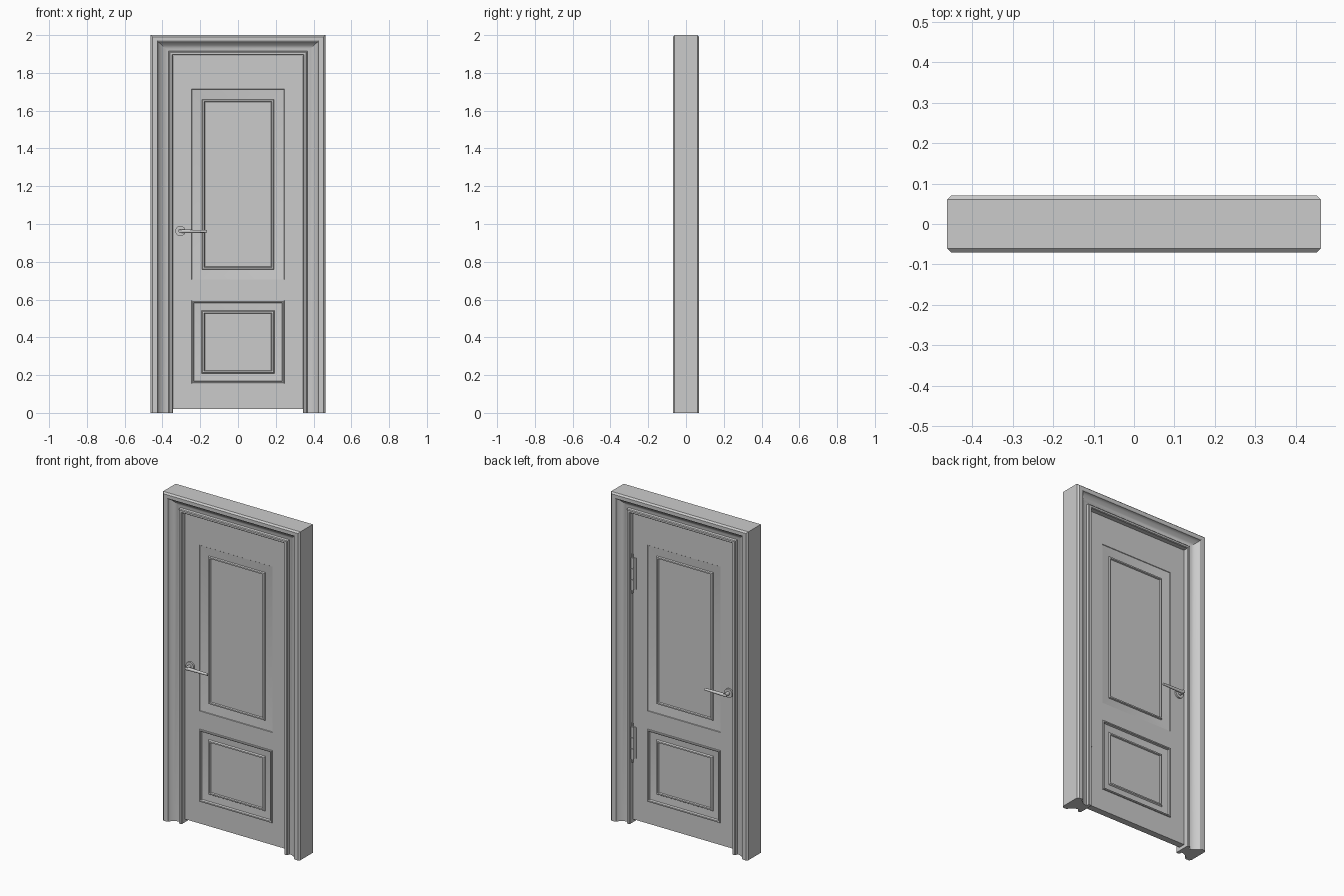
import bpy, bmesh
from math import pi
from mathutils import Matrix

if "Cube" in bpy.data.objects:
    bpy.data.objects.remove(bpy.data.objects["Cube"])


def finish(bm, name, mirror_y=False, smooth=True):
    bmesh.ops.recalc_face_normals(bm, faces=bm.faces)
    mesh = bpy.data.meshes.new(name)
    bm.to_mesh(mesh)
    bm.free()
    ob = bpy.data.objects.new(name, mesh)
    bpy.context.collection.objects.link(ob)
    if mirror_y:
        mod = ob.modifiers.new("mirror", 'MIRROR')
        mod.use_axis = (False, True, False)
    if smooth:
        bpy.ops.object.select_all(action='DESELECT')
        ob.select_set(True)
        bpy.context.view_layer.objects.active = ob
        bpy.ops.object.shade_smooth_by_angle(angle=0.5)
    return ob


def cylinder(bm, radius, length, loc, axis='Z', top=None, segments=24):
    rot = {'X': Matrix.Rotation(pi / 2, 4, 'Y'),
           'Y': Matrix.Rotation(pi / 2, 4, 'X'),
           'Z': Matrix.Identity(4)}[axis]
    bmesh.ops.create_cone(bm, cap_ends=True, segments=segments,
                          radius1=radius, radius2=radius if top is None else top,
                          depth=length, matrix=Matrix.Translation(loc) @ rot)


# Door frame: moulded profile swept up, over and down the opening
half = [(.345, .020), (.345, .046), (.349, .050), (.361, .050), (.366, .046),
        (.368, .030), (.385, .032), (.402, .040), (.416, .052), (.423, .060),
        (.425, .067), (.430, .070), (.452, .070), (.462, .060)]
profile = half + [(d, -y) for d, y in reversed(half)]
bm = bmesh.new()
stations = [[], [], [], []]
for d, y in profile:
    z = 2 - (.462 - d) * .9
    for ring, (x, h) in zip(stations, [(-d, 0), (-d, z), (d, z), (d, 0)]):
        ring.append(bm.verts.new((x, y, h)))
n = len(profile)
for a, b in zip(stations, stations[1:]):
    for i in range(n):
        j = (i + 1) % n
        bm.faces.new((a[i], a[j], b[j], b[i]))
bm.faces.new(stations[0])
bm.faces.new(stations[3])
finish(bm, "door_frame")

# Door leaf: front face with two moulded panels, mirrored to the back
FACE = -.02
xs = [-.344, -.245, .245, .344]
zs = [.02, .155, .595, .705, 1.715, 1.893]
bm = bmesh.new()
grid = [[bm.verts.new((x, FACE, z)) for z in zs] for x in xs]


def moulding(corners, steps):
    """Loft nested rectangles inward; steps are (inset, y)."""
    x0, x1 = corners[0].co.x, corners[1].co.x
    z0, z1 = corners[0].co.z, corners[2].co.z
    ring = corners
    for inset, y in steps:
        new = [bm.verts.new((x, y, z)) for x, z in
               [(x0 + inset, z0 + inset), (x1 - inset, z0 + inset),
                (x1 - inset, z1 - inset), (x0 + inset, z1 - inset)]]
        for i in range(4):
            j = (i + 1) % 4
            bm.faces.new((ring[i], ring[j], new[j], new[i]))
        ring = new
    bm.faces.new(ring)


bead = [(.058, -.018), (.062, -.019), (.066, -.018), (.069, -.010)]
upper = [(.002, -.017), (.055, -.009)] + bead
lower = [(.001, -.026), (.005, -.028), (.010, -.026), (.013, -.014),
         (.053, -.010)] + bead
for i in range(3):
    for k in range(5):
        quad = [grid[i][k], grid[i + 1][k], grid[i + 1][k + 1], grid[i][k + 1]]
        if (i, k) == (1, 1):
            moulding(quad, lower)
        elif (i, k) == (1, 3):
            moulding(quad, upper)
        else:
            bm.faces.new(quad)
rim = bmesh.ops.extrude_edge_only(bm, edges=[e for e in bm.edges if e.is_boundary])
for v in rim["geom"]:
    if isinstance(v, bmesh.types.BMVert):
        v.co.y = 0
finish(bm, "door_leaf", mirror_y=True)

# Lever handle on each side: rose, neck and tapered lever
bm = bmesh.new()
cylinder(bm, .027, .010, (-.305, -.025, .963), 'Y', segments=32)
cylinder(bm, .011, .036, (-.305, -.044, .963), 'Y')
cylinder(bm, .010, .145, (-.2375, -.055, .961), 'X', top=.007)
finish(bm, "lever_handle", mirror_y=True)

# Hinges on the back: knuckle barrel, end caps and leaf
for label, z in (("lower", .49), ("upper", 1.52)):
    bm = bmesh.new()
    for k in range(3):
        cylinder(bm, .008, .064, (.341, .029, z + (k - 1) * .067))
    for s in (-1, 1):
        cylinder(bm, .005, .024, (.341, .029, z + s * .108))
    bmesh.ops.create_cube(bm, size=1, matrix=Matrix.Translation((.332, .021, z))
                          @ Matrix.Diagonal((.022, .004, .19, 1)))
    finish(bm, label + "_hinge")
